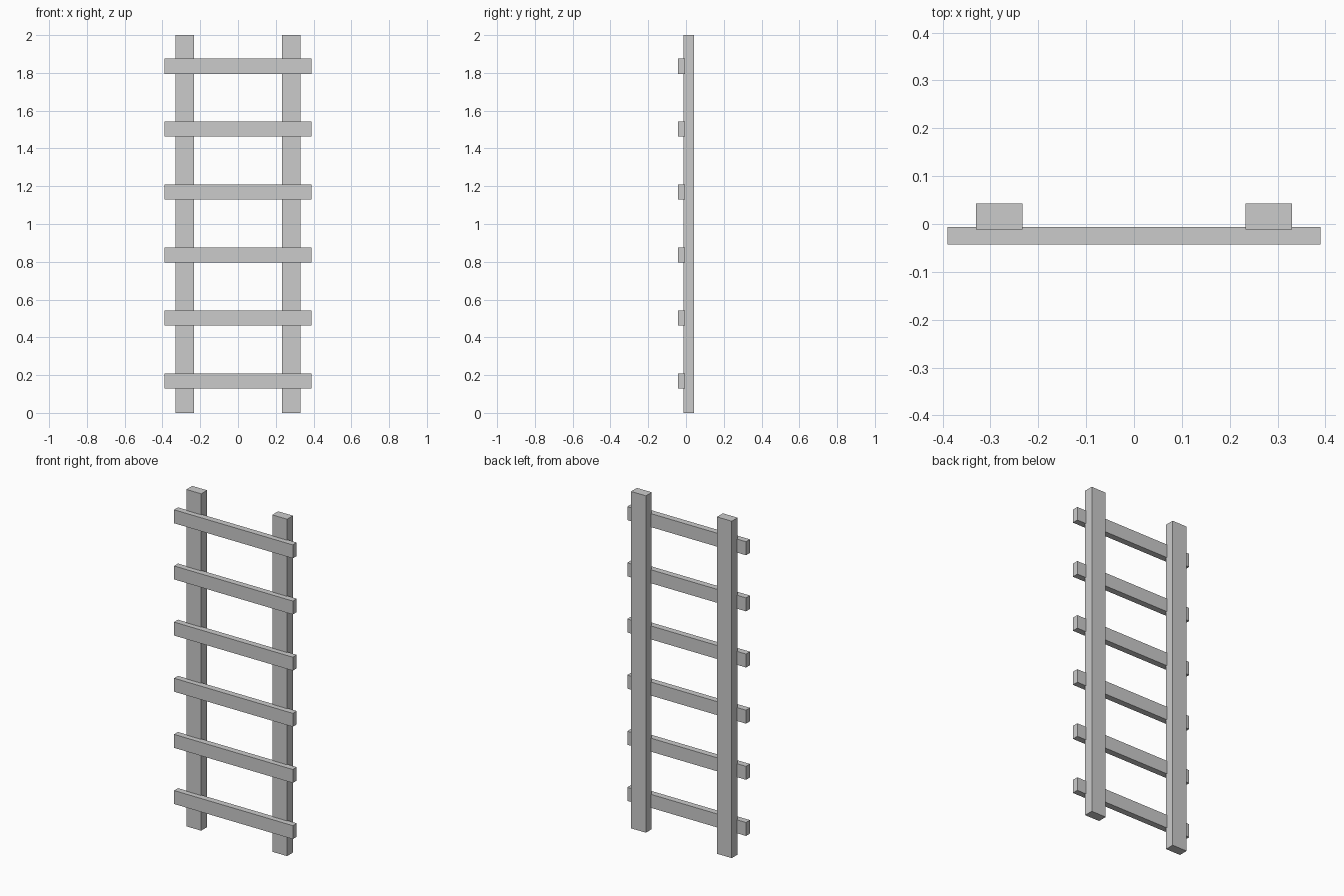
import bpy

if "Cube" in bpy.data.objects:
    bpy.data.objects.remove(bpy.data.objects["Cube"])


def box(name, x, y, z):
    """Axis-aligned box from (min, max) ranges."""
    bpy.ops.mesh.primitive_cube_add(size=1, location=[(a + b) / 2 for a, b in (x, y, z)])
    ob = bpy.context.object
    ob.name = name
    ob.scale = [b - a for a, b in (x, y, z)]
    bpy.ops.object.transform_apply(location=False, rotation=False, scale=True)
    return ob


# Upright side rails
for side, label in ((-1, "left"), (1, "right")):
    cx = side * 0.282
    box(f"{label}_rail", (cx - 0.0485, cx + 0.0485), (-0.012, 0.043), (0, 2))

# Six evenly spaced rungs, let slightly into the front of the rails
for i in range(6):
    cz = 1 / 6 + i / 3 + 0.002
    box(f"rung_{i + 1}", (-0.39, 0.39), (-0.043, -0.006), (cz - 0.04, cz + 0.04))
